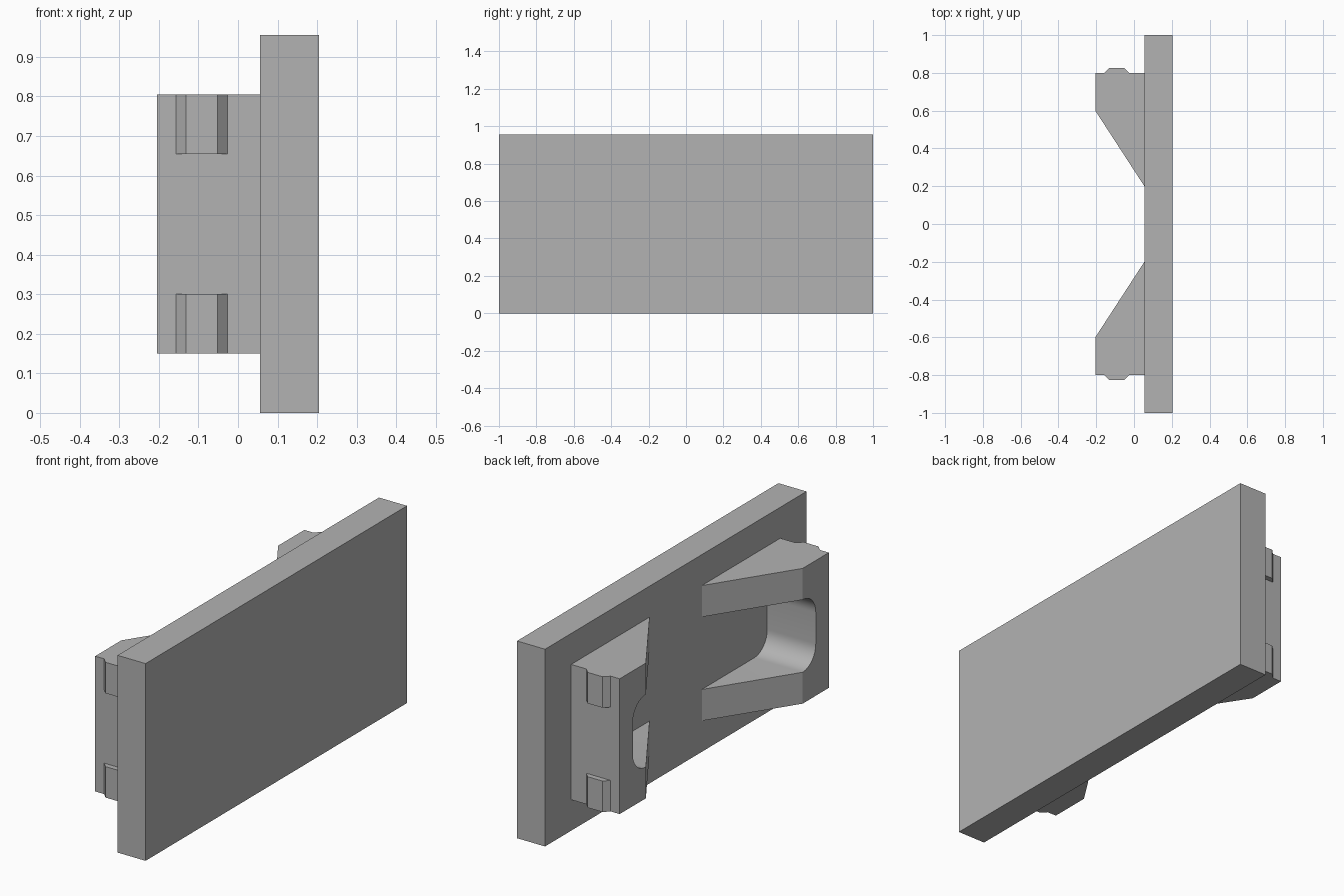
import bpy
import bmesh
import math
from mathutils import Vector

cube = bpy.data.objects.get("Cube")
if cube:
    bpy.data.objects.remove(cube, do_unlink=True)

grey = bpy.data.materials.new("plain_grey")
grey.use_nodes = True
grey.diffuse_color = (0.45, 0.45, 0.45, 1)
grey.node_tree.nodes["Principled BSDF"].inputs["Base Color"].default_value = grey.diffuse_color


def prism(name, points, offset):
    """Extrude a closed loop of 3D points along offset."""
    bm = bmesh.new()
    face = bm.faces.new([bm.verts.new(p) for p in points])
    ext = bmesh.ops.extrude_face_region(bm, geom=[face])
    moved = [g for g in ext["geom"] if isinstance(g, bmesh.types.BMVert)]
    bmesh.ops.translate(bm, verts=moved, vec=Vector(offset))
    bmesh.ops.recalc_face_normals(bm, faces=bm.faces)
    mesh = bpy.data.meshes.new(name)
    bm.to_mesh(mesh)
    bm.free()
    mesh.materials.append(grey)
    obj = bpy.data.objects.new(name, mesh)
    bpy.context.collection.objects.link(obj)
    return obj


def select_only(obj):
    bpy.ops.object.select_all(action="DESELECT")
    obj.select_set(True)
    bpy.context.view_layer.objects.active = obj


def mirror_y(obj):
    mod = obj.modifiers.new("Mirror", "MIRROR")
    mod.use_axis = (False, True, False)


PLATE_X, BACK_X = 0.055, -0.205
LOW, HIGH = 0.15, 0.805

# Flat panel
prism("panel", [(PLATE_X, -1, 0), (0.205, -1, 0), (0.205, 1, 0), (PLATE_X, 1, 0)],
      (0, 0, 0.955))

# Wedge-shaped clip
clip = prism("clip", [(PLATE_X, 0.2, LOW), (BACK_X, 0.6, LOW),
                      (BACK_X, 0.8, LOW), (PLATE_X, 0.8, LOW)], (0, 0, HIGH - LOW))

# Slot with rounded outer corners, cut through the clip
slot_low, slot_high, slot_end, radius = 0.302, 0.653, 0.7, 0.1
outline = [(-0.3, 0.1, slot_high), (-0.3, 0.1, slot_low)]
for start, z in ((-90, slot_low + radius), (0, slot_high - radius)):
    for i in range(13):
        a = math.radians(start + 90 * i / 12)
        outline.append((-0.3, slot_end - radius + radius * math.cos(a), z + radius * math.sin(a)))
cutter = prism("slot_cutter", outline, (0.5, 0, 0))
cutter.hide_render = True
cut = clip.modifiers.new("Slot", "BOOLEAN")
cut.operation, cut.solver, cut.object = "DIFFERENCE", "EXACT", cutter
select_only(clip)
bpy.ops.object.modifier_apply(modifier=cut.name)
bpy.data.objects.remove(cutter, do_unlink=True)
bpy.ops.object.shade_smooth_by_angle(angle=math.radians(30))
mirror_y(clip)

# Chamfered snap ridges on the clip's outer side
for name, z in (("lower_ridge", LOW), ("upper_ridge", HIGH - 0.15)):
    ridge = prism(name, [(-0.157, 0.8, z), (-0.131, 0.826, z),
                         (-0.052, 0.826, z), (-0.026, 0.8, z)], (0, 0, 0.15))
    mirror_y(ridge)
